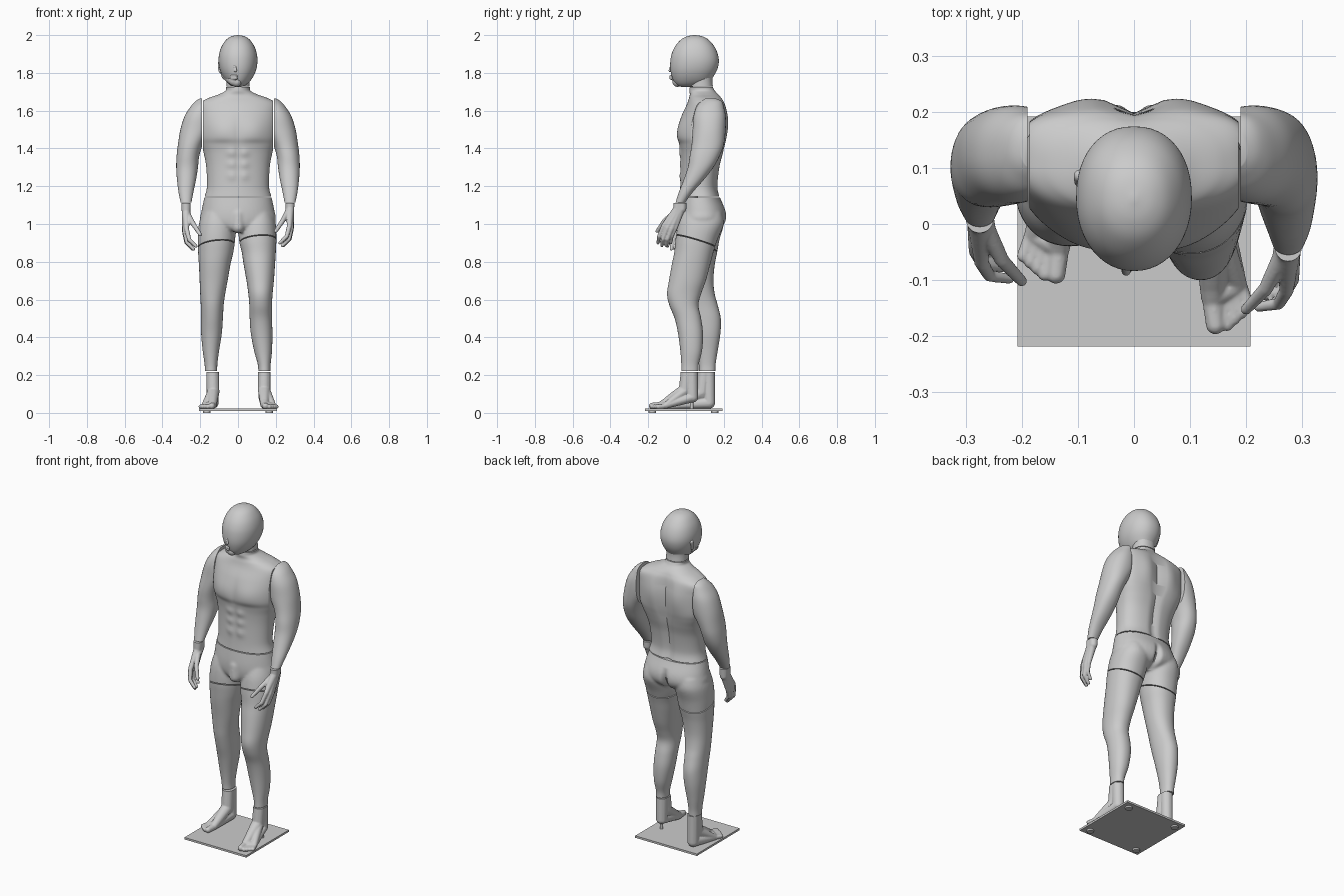
import bpy, bmesh, math
from mathutils import Vector

G = lambda v, c, w: math.exp(-((v - c) / w) ** 2)
clamp = lambda v: max(0.0, min(1.0, v))


def link(name, bm):
    bmesh.ops.recalc_face_normals(bm, faces=bm.faces[:])
    me = bpy.data.meshes.new(name)
    bm.to_mesh(me)
    bm.free()
    ob = bpy.data.objects.new(name, me)
    bpy.context.collection.objects.link(ob)
    return ob


def spline(rows, n):
    """Catmull-Rom interpolation of the section rows"""
    out = []
    for i in range(len(rows) - 1):
        a, b, c, d = (rows[max(0, min(len(rows) - 1, i + k))] for k in (-1, 0, 1, 2))
        for j in range(n):
            t = j / n
            out.append([0.5 * (2 * q + (r - p) * t + (2 * p - 5 * q + 4 * r - s) * t * t
                               + (3 * q - p - 3 * r + s) * t ** 3) for p, q, r, s in zip(a, b, c, d)])
    return out + [list(rows[-1])]


def loft(bm, rows, side=1, segs=48, n=5, pf=2.1):
    """Skin horizontal sections: z, x0, x1, y0, y1 [, back squareness]"""
    prev = None
    for r in spline(rows, n):
        z, x0, x1, y0, y1 = r[:5]
        pb = r[5] if len(r) > 5 else 2.2
        ring = []
        for k in range(segs):
            a = 2 * math.pi * k / segs
            c, s = math.cos(a), math.sin(a)
            e = 2 / (pb if s > 0 else pf)
            x = (x0 + x1) / 2 + (x1 - x0) / 2 * math.copysign(abs(c) ** e, c)
            y = (y0 + y1) / 2 + (y1 - y0) / 2 * math.copysign(abs(s) ** e, s)
            ring.append(bm.verts.new((x * side, y, z)))
        if prev:
            for k in range(segs):
                bm.faces.new((prev[k], prev[(k + 1) % segs], ring[(k + 1) % segs], ring[k]))
        else:
            bm.faces.new(ring)
        prev = ring
    bm.faces.new(prev)


def chain(bm, pts, side=1, off=(0, 0, 0)):
    """Tapered capsules through points x, y, z, radius"""
    dirs = []
    for i in range(90):
        h = 1 - 2 * (i + .5) / 90
        q, a = math.sqrt(1 - h * h), i * 2.39996
        dirs.append(Vector((q * math.cos(a), q * math.sin(a), h)))
    for a, b in zip(pts, pts[1:]):
        vs = [bm.verts.new(Vector((p[0] * side, p[1], p[2])) + Vector(off) + d * p[3])
              for p in (a, b) for d in dirs]
        bmesh.ops.convex_hull(bm, input=vs)


def fuse(name, bm, voxel, smooth):
    """Merge overlapping volumes into one smooth skin, returned as bmesh"""
    ob = link(name, bm)
    m = ob.modifiers.new("skin", 'REMESH')
    m.mode, m.voxel_size = 'VOXEL', voxel
    m = ob.modifiers.new("soft", 'SMOOTH')
    m.iterations = smooth
    dg = bpy.context.evaluated_depsgraph_get()
    me = bpy.data.meshes.new_from_object(ob.evaluated_get(dg))
    bpy.data.objects.remove(ob)
    out = bmesh.new()
    out.from_mesh(me)
    return out


def cut(bm, co, no):
    """Remove everything on the normal side and cap the opening"""
    bmesh.ops.bisect_plane(bm, geom=bm.verts[:] + bm.edges[:] + bm.faces[:],
                           plane_co=co, plane_no=no, clear_outer=True)
    bmesh.ops.holes_fill(bm, edges=[e for e in bm.edges if e.is_boundary], sides=0)


# Base plate, pads and support pin
bm = bmesh.new()
bmesh.ops.create_cube(bm, size=1)
for v in bm.verts:
    v.co = (v.co.x * .415, v.co.y * .41 - .013, v.co.z * .012 + .016)
link("base_plate", bm)
for name, x, y, r, z0, z1 in [("base_pad", sx * .165, -.013 + sy * .165, .02, 0, .01)
                              for sx in (-1, 1) for sy in (-1, 1)] + [("support_pin", .143, .03, .009, .02, .08)]:
    bpy.ops.mesh.primitive_cylinder_add(vertices=24, radius=r, depth=z1 - z0, location=(x, y, (z0 + z1) / 2))
    bpy.context.object.name = name

# Torso with chest, stomach and spine relief
sections = [(1.725, .063, .02, .142, 2.2), (1.705, .067, .018, .153, 2.2), (1.685, .105, .02, .172, 2.4),
            (1.665, .16, .015, .187, 2.8), (1.635, .203, .005, .2, 4), (1.58, .207, -.02, .208, 4),
            (1.52, .207, -.036, .21, 4), (1.46, .203, -.042, .208, 4), (1.42, .194, -.036, .203, 3.6),
            (1.37, .18, -.03, .194, 3), (1.3, .168, -.028, .178, 2.6), (1.2, .164, -.031, .168, 2.4),
            (1.146, .176, -.035, .178, 2.4)]
bm = bmesh.new()
loft(bm, [(z, -w, w, a, b, p) for z, w, a, b, p in sections], segs=96, n=8, pf=2.05)
for v in bm.verts:
    x, y, z = v.co
    ax = abs(x)
    if y < .06:
        pec = .012 * G(ax, .085, .075) * G(z, 1.49, .07) / (1 + math.exp(-(z - 1.435) / .008))
        abs_ = .007 * G(ax, .034, .024) * sum(G(z, c, .022) for c in (1.375, 1.315, 1.255))
        v.co.y -= pec + abs_ - .005 * G(x, 0, .014) * G(z, 1.4, .15)
    elif y > .1:
        v.co.y += .014 * G(ax, .08, .055) * G(z, 1.54, .1) - .014 * G(x, 0, .022) * clamp((1.68 - z) * 12)
for s in (1, -1):
    cut(bm, (s * .186, 0, 0), (s, 0, 0))
link("torso", bm)

# Legs: right one forward and bent, left one straight
legs = {1: [(1.06, .03, .185, -.02, .19), (1.0, .008, .2, -.042, .2), (.92, .005, .203, -.055, .168),
            (.85, .02, .2, -.062, .145), (.785, .03, .196, -.075, .128), (.7, .045, .19, -.09, .105),
            (.63, .055, .183, -.1, .08), (.57, .06, .18, -.088, .066), (.5, .062, .18, -.06, .08),
            (.42, .068, .182, -.042, .09), (.33, .085, .18, -.03, .085), (.26, .104, .173, -.025, .068),
            (.222, .108, .172, -.025, .065)],
        -1: [(1.06, .03, .188, -.02, .19), (1.0, .012, .207, -.035, .2), (.92, .015, .213, -.04, .178),
             (.85, .025, .211, -.035, .165), (.785, .04, .207, -.028, .152), (.7, .055, .203, -.015, .145),
             (.63, .068, .2, -.006, .152), (.57, .076, .197, .002, .168), (.5, .08, .196, .018, .184),
             (.42, .086, .195, .04, .182), (.33, .1, .187, .058, .168), (.26, .109, .177, .068, .157),
             (.222, .11, .175, .07, .155)]}
hip_no = Vector((-.1, .3, 1))
for s, name in ((1, "right_leg"), (-1, "left_leg")):
    bm = bmesh.new()
    loft(bm, legs[s], s)
    cut(bm, (0, .05, .897), hip_no)
    link(name, bm)

# Pelvis fused from the hips and both thigh tops
bm = bmesh.new()
loft(bm, [(1.18, -.168, .168, -.03, .17), (1.14, -.178, .178, -.036, .18), (1.07, -.193, .193, -.045, .21),
          (1.02, -.198, .198, -.045, .212), (.985, -.14, .14, -.04, .19), (.96, -.06, .06, -.025, .14)])
for s in (1, -1):
    loft(bm, legs[s][:5], s)
chain(bm, [(0, -.02, 1.05, .035), (0, -.025, .985, .035)])
bm = fuse("pelvis", bm, .007, 8)
for v in bm.verts:
    if v.co.y > .1:
        v.co.y -= .03 * G(v.co.x, 0, .016) * clamp((1.1 - v.co.z) * 12) * clamp((v.co.y - .1) * 20)
cut(bm, (0, 0, 1.141), (0, 0, 1))
cut(bm, (0, .05, .902), -hip_no)
link("pelvis", bm)

# Arms, hands and feet for each side
arm = [(1.665, .16, .2, .1, .16), (1.65, .13, .225, .08, .19), (1.62, .13, .252, .055, .2),
       (1.57, .13, .283, .04, .21), (1.5, .14, .305, .035, .21), (1.42, .185, .318, .03, .2),
       (1.36, .205, .325, .02, .178), (1.3, .212, .327, .01, .145), (1.235, .222, .323, -.012, .095),
       (1.17, .236, .315, -.037, .037), (1.115, .246, .304, -.055, -.004)]
fingers = [[(.272, -.118, .99, .013), (.258, -.142, .935, .011), (.222, -.148, .9, .009)],
           [(.282, -.098, .98, .013), (.27, -.122, .92, .011), (.235, -.128, .885, .009)],
           [(.283, -.076, .975, .013), (.273, -.098, .92, .011), (.24, -.104, .885, .009)],
           [(.277, -.056, .98, .012), (.269, -.075, .935, .01), (.245, -.08, .9, .008)],
           [(.262, -.06, 1.06, .016), (.235, -.115, 1.015, .013), (.2, -.152, .962, .01)]]
for s, side in ((1, "right"), (-1, "left")):
    bm = bmesh.new()
    shift = 0 if s > 0 else .05
    loft(bm, [(z, a, b, c + shift * clamp((1.42 - z) / .28), d + shift * clamp((1.42 - z) / .28))
              for z, a, b, c, d in arm], s)
    cut(bm, (s * .19, 0, 0), (-s, 0, 0))
    link(side + "_arm", bm)

    bm = bmesh.new()
    off = (0, shift, 0 if s > 0 else -.018)
    for i, f in enumerate(fingers):
        wrist = [(.275, -.04 + .005 * i, 1.145, .026), (.275, -.045 + .006 * i, 1.08, .023)]
        chain(bm, wrist + f, s, off)
    bm = fuse(side + "_hand", bm, .004, 3)
    cut(bm, (0, 0, 1.111), (0, 0, 1))
    link(side + "_hand", bm)

    bm = bmesh.new()
    off = (0, 0, 0) if s > 0 else (.006, .09, 0)
    heel, ball, edge = (.14, .033, .054, .032), (.14, -.13, .042, .021), (.185, -.11, .036, .017)
    for pts in ([(.14, .03, .25, .034), heel, ball], [(.14, .01, .25, .034), (.138, -.005, .11, .034), ball],
                [(.14, .02, .25, .032), (.14, -.005, .1, .032), edge], [heel, edge, ball],
                [(.138, -.12, .041, .019), (.145, -.18, .037, .017)]):
        chain(bm, pts, s, off)
    for i in range(4):
        chain(bm, [(.153 + .011 * i, -.125 + .008 * i, .036, .013),
                   (.166 + .0125 * i, -.18 + .011 * i, .033, .0115)], s, off)
    bm = fuse(side + "_foot", bm, .004, 3)
    if s > 0:
        for v in bm.verts:
            v.co.z += .035 * clamp((v.co.y + .12) / .15) * clamp(1 - v.co.z / .25)
    cut(bm, (0, 0, .217), (0, 0, 1))
    link(side + "_foot", bm)

# Egg-shaped head shell and neck
bm = bmesh.new()
loft(bm, [(2.0, -.004, .004, .04, .05), (1.993, -.036, .036, .005, .088), (1.975, -.063, .063, -.028, .12),
          (1.94, -.087, .087, -.058, .15), (1.9, -.1, .1, -.076, .168), (1.86, -.103, .103, -.083, .174),
          (1.82, -.097, .097, -.083, .166), (1.785, -.083, .083, -.076, .148), (1.755, -.063, .063, -.064, .125),
          (1.735, -.04, .04, -.046, .08), (1.724, -.012, .012, -.02, .02)])
link("head", bm)
bm = bmesh.new()
loft(bm, [(1.82, -.065, .065, .02, .15), (1.77, -.062, .062, .02, .14), (1.729, -.062, .062, .02, .142)])
link("neck", bm)

# Partly exposed face and ear on the left side
bm = bmesh.new()
chain(bm, [(-.062, .04, 1.79, .028), (-.022, -.045, 1.757, .027), (-.008, -.045, 1.752, .027)])
for z in (1.771, 1.783):
    chain(bm, [(-.034, -.065, z, .007), (-.01, -.08, z, .008)])
chain(bm, [(-.016, -.078, 1.84, .006), (-.014, -.084, 1.812, .009)])
chain(bm, [(-.092, .072, 1.805, .009), (-.096, .076, 1.825, .011), (-.096, .086, 1.85, .012)])
link("left_face", fuse("left_face", bm, .0035, 4))

# Smooth shading everywhere, sharp at the cut seams
for ob in bpy.context.collection.objects:
    ob.select_set(True)
    bpy.context.view_layer.objects.active = ob
bpy.ops.object.shade_smooth_by_angle(angle=math.radians(40))
